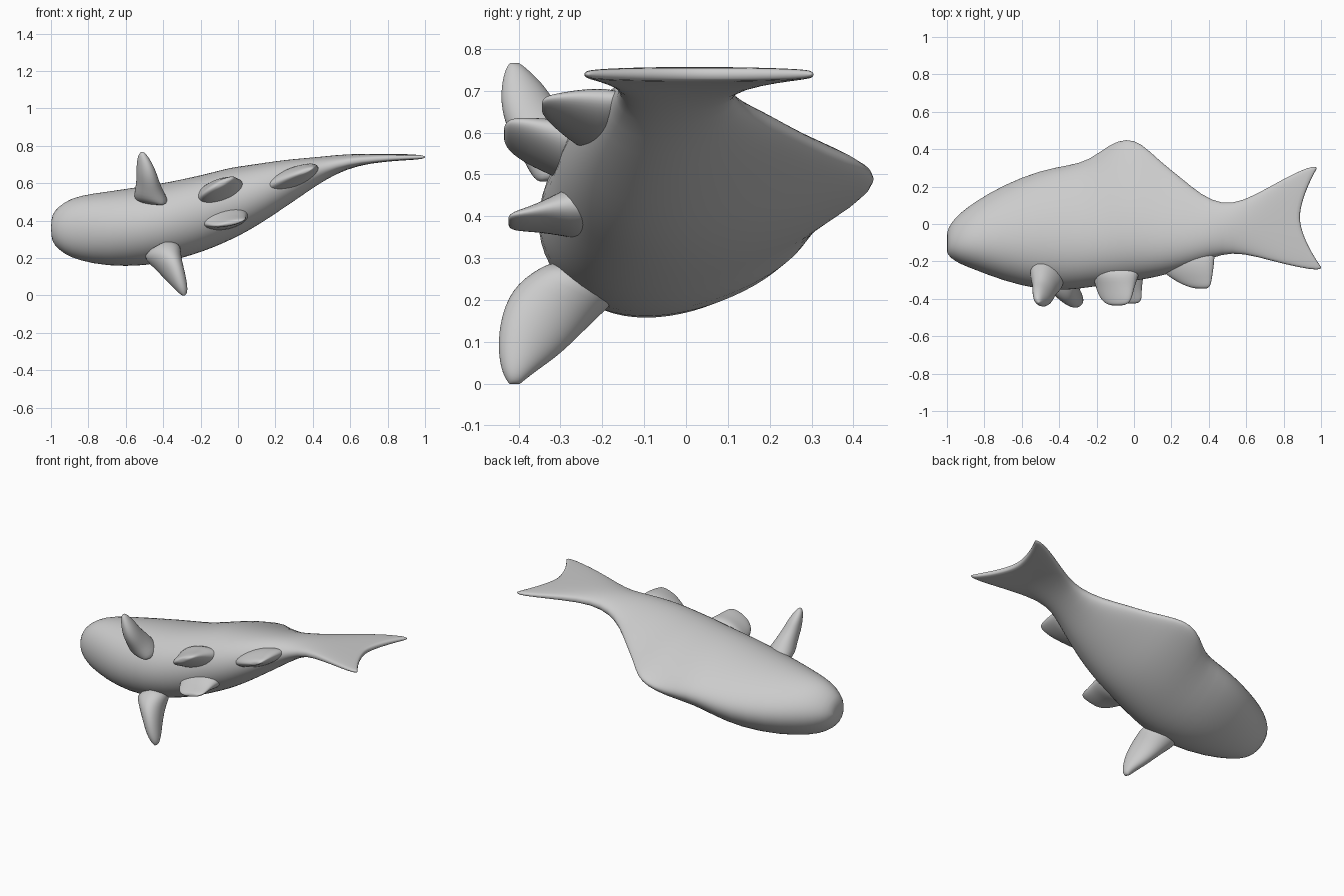
import bpy, bmesh, math
from mathutils import Vector

grey = bpy.data.materials.new("plain_grey")
grey.diffuse_color = (0.6, 0.6, 0.6, 1)


def skin(name, rings, levels=2):
    """Join a row of closed rings into a smooth capped shape."""
    bm = bmesh.new()
    loops = [[bm.verts.new(p) for p in ring] for ring in rings]
    n = len(loops[0])
    for a, b in zip(loops, loops[1:]):
        for i in range(n):
            j = (i + 1) % n
            bm.faces.new((a[i], a[j], b[j], b[i]))
    # caps follow the ring as strips between its two sides
    for loop in (loops[0], loops[-1]):
        bm.faces.new((loop[0], loop[1], loop[-1]))
        for i in range(1, n // 2 - 1):
            bm.faces.new((loop[i], loop[i + 1], loop[-i - 1], loop[-i]))
        h = n // 2
        bm.faces.new((loop[h - 1], loop[h], loop[h + 1]))
    bmesh.ops.recalc_face_normals(bm, faces=bm.faces)
    mesh = bpy.data.meshes.new(name)
    bm.to_mesh(mesh)
    bm.free()
    mesh.materials.append(grey)
    for f in mesh.polygons:
        f.use_smooth = True
    ob = bpy.data.objects.new(name, mesh)
    bpy.context.collection.objects.link(ob)
    sub = ob.modifiers.new("smooth", "SUBSURF")
    sub.levels = sub.render_levels = levels
    return ob


# Body, back ridge and tail: x, belly y, back y, low z, high z
SECTIONS = [
    (-1.00, -0.15, -0.05, 0.31, 0.41),
    (-0.985, -0.18, 0.00, 0.27, 0.45),
    (-0.93, -0.215, 0.06, 0.22, 0.50),
    (-0.85, -0.245, 0.12, 0.185, 0.535),
    (-0.70, -0.305, 0.21, 0.155, 0.555),
    (-0.50, -0.355, 0.29, 0.155, 0.585),
    (-0.35, -0.355, 0.315, 0.185, 0.61),
    (-0.24, -0.34, 0.34, 0.215, 0.635),
    (-0.13, -0.325, 0.43, 0.255, 0.66),
    (-0.04, -0.31, 0.46, 0.295, 0.685),
    (0.04, -0.30, 0.435, 0.335, 0.695),
    (0.14, -0.28, 0.335, 0.395, 0.71),
    (0.25, -0.25, 0.25, 0.47, 0.725),
    (0.36, -0.205, 0.155, 0.545, 0.735),
    (0.47, -0.16, 0.105, 0.62, 0.745),
    (0.58, -0.155, 0.12, 0.675, 0.755),
    (0.70, -0.20, 0.205, 0.705, 0.757),
    (0.80, -0.235, 0.28, 0.717, 0.757),
    (0.87, -0.25, 0.315, 0.722, 0.756),
    (0.885, -0.235, 0.30, 0.725, 0.754),
]


def body_ring(x, y0, y1, z0, z1, n=32):
    pinch = 0.2 + 0.42 * math.exp(-((x - 0.03) / 0.3) ** 2)   # thin back edge
    if x > 0.4:
        pinch = 0
    flat = 1 - 0.55 * min(1, max(0, (x - 0.45) / 0.25))         # slab-like tail
    fork = min(1, max(0, (x - 0.6) / 0.27))

    def height(t):
        s = math.sin(t)
        return math.copysign(abs(s) ** flat, s) * (1 - pinch * math.cos(t))

    peak = max(height(math.pi * i / 90) for i in range(91))
    ring = []
    for i in range(n):
        t = 2 * math.pi * i / n
        c = math.cos(t)
        reach = 0.095 if c > 0 else 0.12
        ring.append((x + fork * reach * abs(c) ** 1.6,
                     (y0 + y1) / 2 + (y1 - y0) / 2 * c,
                     (z0 + z1) / 2 + (z1 - z0) / 2 * height(t) / peak))
    return ring


skin("body_and_tail", [body_ring(*s) for s in SECTIONS], 1)


def fin(name, stations, n=12):
    """Each station: centre, long half axis, thin half axis."""
    rings = []
    for centre, wide, thin in stations:
        c, w, t = Vector(centre), Vector(wide), Vector(thin)
        rings.append([c + w * math.cos(2 * math.pi * i / n) + t * math.sin(2 * math.pi * i / n)
                      for i in range(n)])
    skin(name, rings)


# Pair of breast fins, one on each flank
fin("upper_breast_fin", [
    ((-0.46, -0.25, 0.48), (0.06, -0.11, 0), (0.10, 0.04, 0)),
    ((-0.475, -0.32, 0.575), (0.03, -0.075, -0.03), (0.065, 0.02, 0)),
    ((-0.485, -0.37, 0.64), (0.03, -0.065, -0.02), (0.052, 0.02, 0)),
    ((-0.497, -0.39, 0.70), (0.025, -0.055, -0.01), (0.04, 0.015, 0)),
    ((-0.51, -0.405, 0.75), (0.012, -0.028, 0), (0.022, 0.01, 0)),
    ((-0.512, -0.41, 0.767), (0.004, -0.01, 0), (0.008, 0.004, 0)),
])
fin("lower_breast_fin", [
    ((-0.42, -0.23, 0.26), (0.03, -0.10, 0.03), (0.12, 0.03, 0.03)),
    ((-0.38, -0.32, 0.19), (0.01, -0.09, 0.055), (0.075, 0.01, 0.02)),
    ((-0.34, -0.37, 0.12), (0.01, -0.075, 0.05), (0.052, 0.01, 0.015)),
    ((-0.31, -0.40, 0.06), (0.005, -0.052, 0.025), (0.038, 0.01, 0.01)),
    ((-0.293, -0.41, 0.018), (0.005, -0.03, 0.006), (0.025, 0.005, 0.003)),
    ((-0.29, -0.41, -0.002), (0.002, -0.012, 0), (0.01, 0.002, 0)),
])
# Pair of belly fins
fin("upper_belly_fin", [
    ((-0.10, -0.22, 0.54), (0.15, 0, 0.05), (-0.03, 0, 0.09)),
    ((-0.10, -0.32, 0.565), (0.11, 0, 0.05), (-0.02, 0, 0.05)),
    ((-0.10, -0.38, 0.58), (0.095, 0, 0.05), (-0.015, 0, 0.032)),
    ((-0.09, -0.425, 0.595), (0.07, 0, 0.035), (-0.008, 0, 0.02)),
    ((-0.09, -0.435, 0.597), (0.03, 0, 0.015), (-0.004, 0, 0.01)),
])
fin("lower_belly_fin", [
    ((-0.09, -0.20, 0.42), (0.16, 0, 0.02), (-0.01, 0, 0.09)),
    ((-0.07, -0.31, 0.405), (0.12, 0, 0.025), (-0.01, 0, 0.045)),
    ((-0.06, -0.36, 0.395), (0.105, 0, 0.02), (-0.006, 0, 0.028)),
    ((-0.04, -0.415, 0.388), (0.085, 0, 0.018), (-0.003, 0, 0.016)),
    ((-0.03, -0.425, 0.388), (0.04, 0, 0.008), (-0.002, 0, 0.008)),
])
# Single rear fin under the tail root
fin("rear_fin", [
    ((0.27, -0.14, 0.61), (0.17, 0, 0.08), (-0.03, 0, 0.06)),
    ((0.28, -0.24, 0.63), (0.15, 0, 0.065), (-0.02, 0, 0.045)),
    ((0.31, -0.295, 0.645), (0.11, 0, 0.045), (-0.012, 0, 0.028)),
    ((0.345, -0.335, 0.66), (0.065, 0, 0.025), (-0.007, 0, 0.016)),
    ((0.36, -0.345, 0.662), (0.03, 0, 0.01), (-0.003, 0, 0.008)),
])
